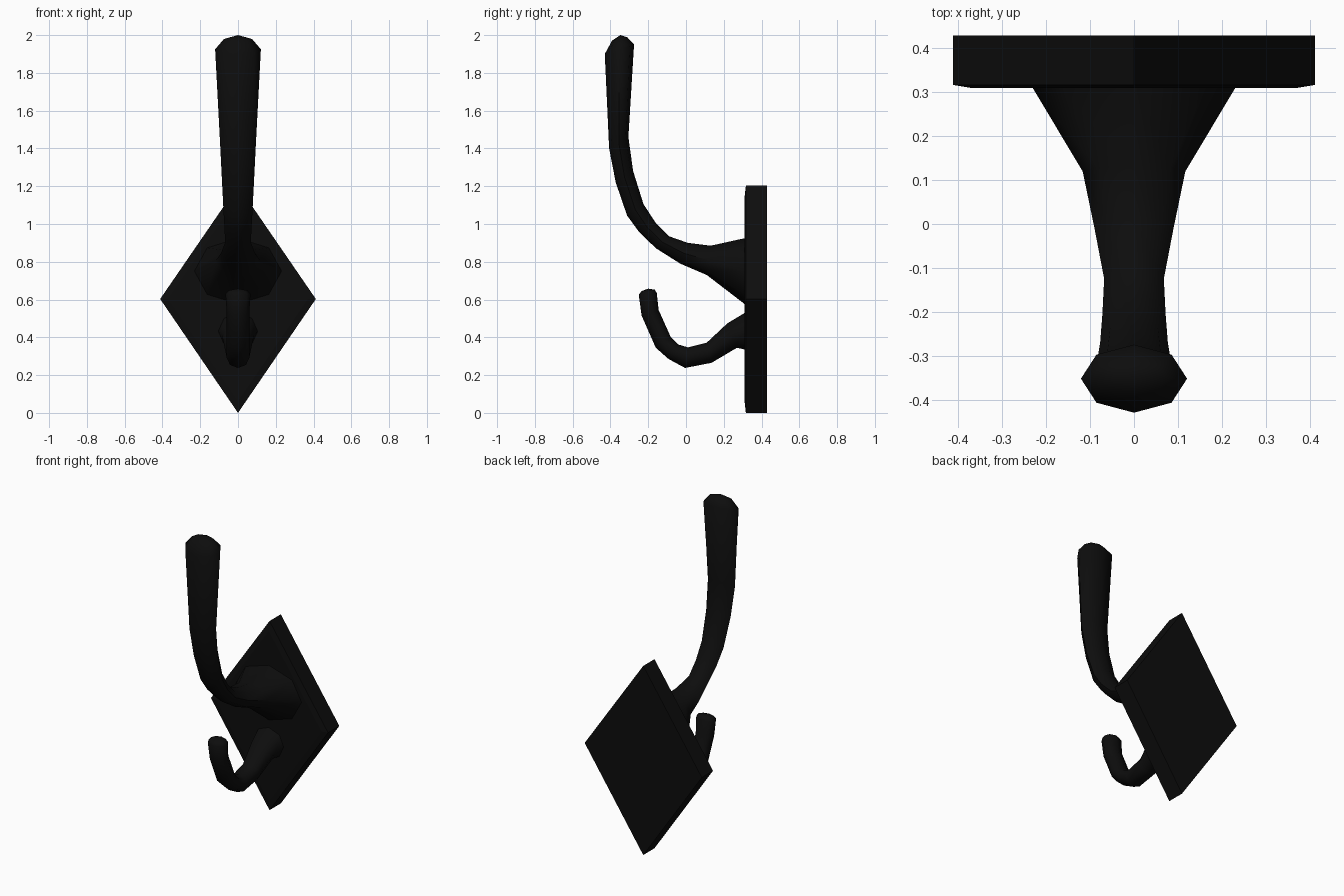
import bpy, bmesh, math
from mathutils import Vector

if "Cube" in bpy.data.objects:
    bpy.data.objects.remove(bpy.data.objects["Cube"])

black = bpy.data.materials.new("black_metal")
black.diffuse_color = (0.004, 0.004, 0.004, 1)
black.use_nodes = True
black.node_tree.nodes["Principled BSDF"].inputs["Base Color"].default_value = black.diffuse_color


def finish(bm, name, angle=None):
    bmesh.ops.recalc_face_normals(bm, faces=bm.faces[:])
    me = bpy.data.meshes.new(name)
    bm.to_mesh(me)
    bm.free()
    me.materials.append(black)
    ob = bpy.data.objects.new(name, me)
    bpy.context.collection.objects.link(ob)
    if angle:
        bpy.ops.object.select_all(action='DESELECT')
        ob.select_set(True)
        bpy.context.view_layer.objects.active = ob
        bpy.ops.object.shade_smooth_by_angle(angle=math.radians(angle))
    return ob


def hook(name, sections, tip, n=8):
    """Loft of elliptical rings: inner (y, z), outer (y, z), half width in x."""
    bm = bmesh.new()
    rings = []
    for iy, iz, oy, oz, hw in sections:
        a, b = Vector((0, iy, iz)), Vector((0, oy, oz))
        c, d = (a + b) / 2, (a - b) / 2
        rings.append([bm.verts.new(c + d * math.cos(t) + Vector((hw * math.sin(t), 0, 0)))
                      for t in (2 * math.pi * i / n for i in range(n))])
    for r, s in zip(rings, rings[1:]):
        for i in range(n):
            j = (i + 1) % n
            bm.faces.new((r[i], r[j], s[j], s[i]))
    bm.faces.new(rings[0])
    end = bm.verts.new((0, *tip))
    for i in range(n):
        bm.faces.new((rings[-1][i], rings[-1][(i + 1) % n], end))
    return finish(bm, name, 60)


# Diamond back plate with a very shallow raised front
bm = bmesh.new()
layers = []
for y, s in ((0.43, 1), (0.317, 1), (0.31, 0.9)):
    layers.append([bm.verts.new((x * s, y, 0.603 + z * s))
                   for x, z in ((0, -0.603), (0.412, 0), (0, 0.6), (-0.412, 0))])
for r, s in zip(layers, layers[1:]):
    for i in range(4):
        j = (i + 1) % 4
        bm.faces.new((r[i], r[j], s[j], s[i]))
bm.faces.new(layers[0])
bm.faces.new(layers[-1])
finish(bm, "back_plate")

# Tall upper hook flaring out of the plate
hook("upper_hook", [
    (0.312, 0.925, 0.312, 0.575, 0.232),
    (0.13, 0.885, 0.11, 0.73, 0.117),
    (0.01, 0.90, -0.03, 0.79, 0.09),
    (-0.09, 0.935, -0.16, 0.872, 0.068),
    (-0.16, 1.005, -0.25, 0.96, 0.072),
    (-0.225, 1.105, -0.312, 1.045, 0.077),
    (-0.28, 1.28, -0.372, 1.22, 0.086),
    (-0.305, 1.46, -0.407, 1.40, 0.095),
    (-0.275, 1.95, -0.43, 1.90, 0.121),
    (-0.31, 1.988, -0.392, 1.97, 0.075),
], (-0.347, 2.0))

# Small lower hook curling upward
hook("lower_hook", [
    (0.312, 0.53, 0.312, 0.335, 0.105),
    (0.22, 0.475, 0.27, 0.345, 0.085),
    (0.11, 0.372, 0.135, 0.265, 0.065),
    (0.01, 0.347, -0.005, 0.238, 0.06),
    (-0.04, 0.362, -0.092, 0.285, 0.06),
    (-0.08, 0.40, -0.16, 0.345, 0.06),
    (-0.145, 0.545, -0.235, 0.515, 0.06),
    (-0.155, 0.635, -0.25, 0.625, 0.066),
    (-0.165, 0.652, -0.235, 0.645, 0.05),
], (-0.20, 0.658))
